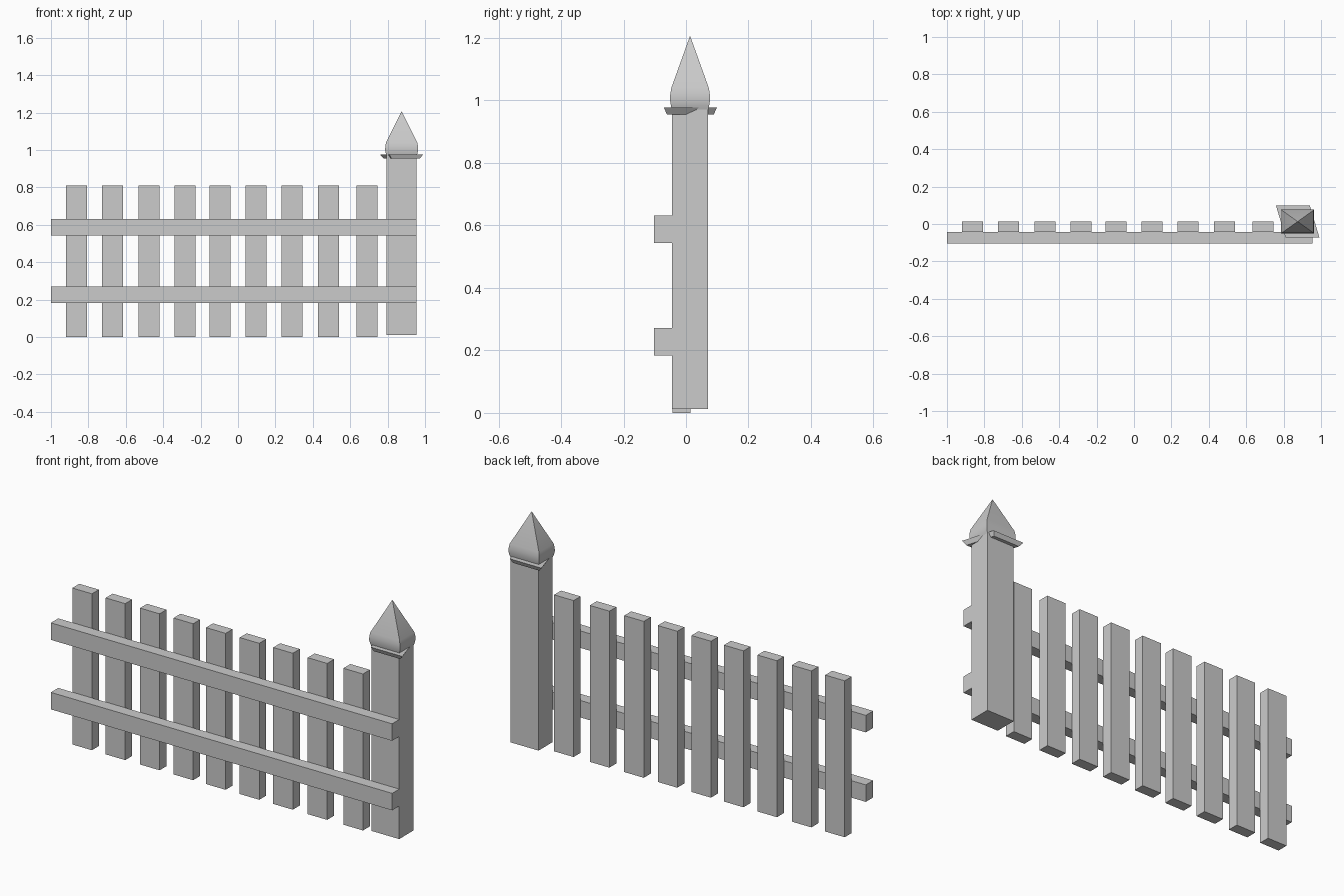
import bpy, math

if "Cube" in bpy.data.objects:
    bpy.data.objects.remove(bpy.data.objects["Cube"])


def mesh_object(name, verts, faces):
    me = bpy.data.meshes.new(name)
    me.from_pydata(verts, [], faces)
    me.update()
    ob = bpy.data.objects.new(name, me)
    bpy.context.collection.objects.link(ob)
    return ob


def stack(name, rings, apex=None):
    """Join four-sided rings from bottom to top, closing with a cap or an apex."""
    verts = [v for r in rings for v in r]
    faces = [(3, 2, 1, 0)]
    for k in range(len(rings) - 1):
        for i in range(4):
            j = (i + 1) % 4
            faces.append((4*k + i, 4*k + j, 4*k + 4 + j, 4*k + 4 + i))
    t = 4 * (len(rings) - 1)
    if apex:
        verts.append(apex)
        faces += [(t + i, t + (i + 1) % 4, len(verts) - 1) for i in range(4)]
    else:
        faces.append((t, t + 1, t + 2, t + 3))
    return mesh_object(name, verts, faces)


def rect(x0, x1, y0, y1, z):
    return [(x0, y0, z), (x1, y0, z), (x1, y1, z), (x0, y1, z)]


def box(name, x0, x1, y0, y1, z0, z1):
    return stack(name, [rect(x0, x1, y0, y1, z) for z in (z0, z1)])


# Pickets, slightly uneven spacing
for i, x in enumerate((-.863, -.672, -.475, -.283, -.097, .096, .288, .485, .69)):
    box(f"picket_{i + 1}", x - .056, x + .056, -.043, .014, 0, .81)

# Horizontal rails
box("lower_rail", -1, .955, -.103, -.043, .183, .271)
box("upper_rail", -1, .955, -.103, -.043, .543, .631)

# End post
box("post", .795, .955, -.045, .071, .012, .975)

# Skewed, flared collar below the finial
cx, cy = .875, .014
outline = [(-.065, -.085), (.116, -.085), (.065, .085), (-.116, .085)]
stack("collar", [[(cx + x * s, cy + y * t, z) for x, y in outline]
                 for s, t, z in ((.84, .88, .955), (1, 1, .977))])

# Pointed finial with a bulged base
levels = [(.076, .056, .96), (.085, .061, .983), (.088, .064, 1.0),
          (.0875, .0635, 1.018), (.084, .06, 1.04)]
cy = .013
finial = stack("finial", [rect(cx - a, cx + a, cy - b, cy + b, z) for a, b, z in levels],
               (cx, cy, 1.207))
bpy.context.view_layer.objects.active = finial
finial.select_set(True)
bpy.ops.object.shade_smooth_by_angle(angle=math.radians(35))
